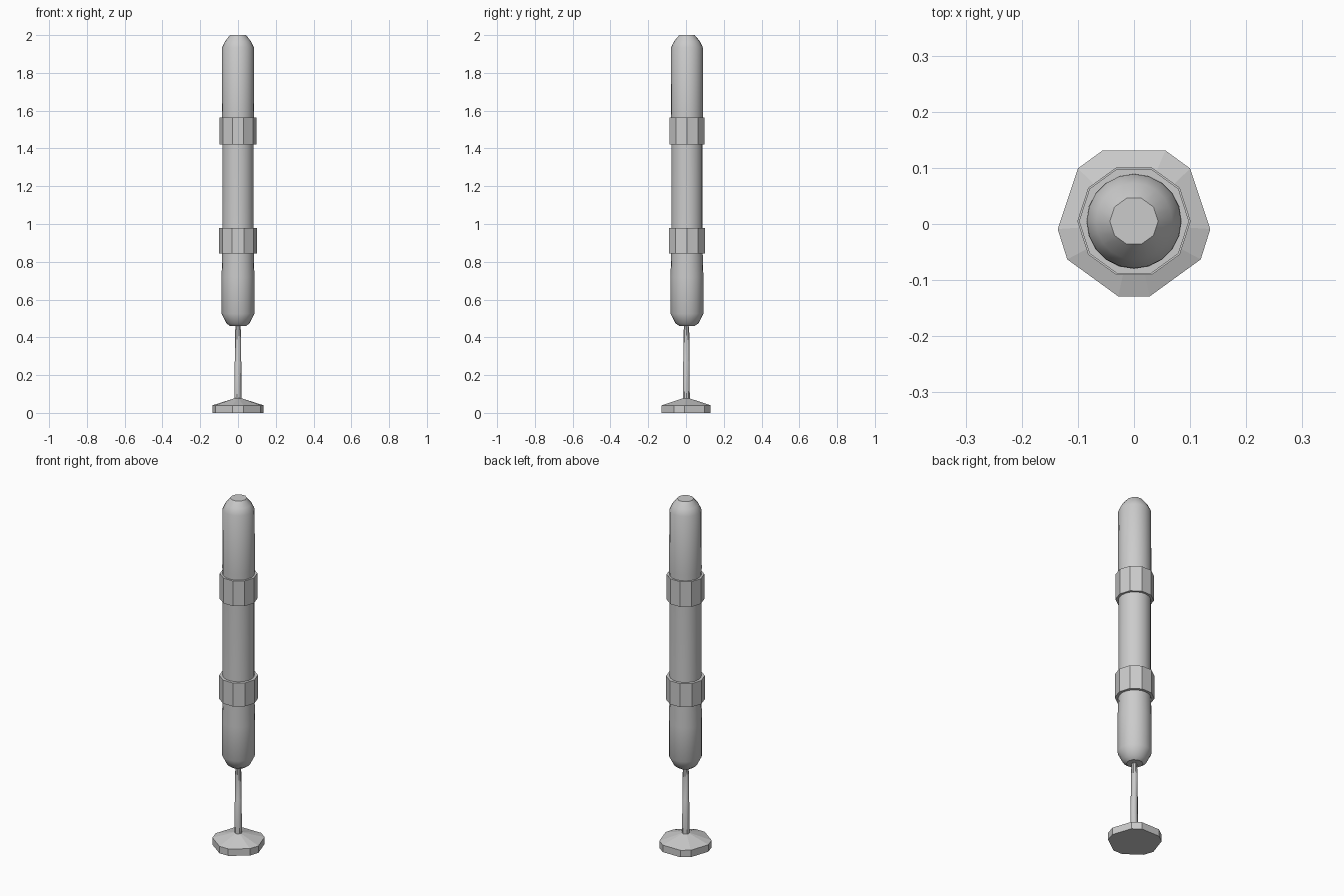
import bpy, bmesh, math

if "Cube" in bpy.data.objects:
    bpy.data.objects.remove(bpy.data.objects["Cube"])


def loft(name, rings, smooth=True):
    """Skin a stack of equally sized point rings and cap both ends."""
    bm = bmesh.new()
    loops = [[bm.verts.new(p) for p in ring] for ring in rings]
    n = len(loops[0])
    for a, b in zip(loops, loops[1:]):
        for i in range(n):
            j = (i + 1) % n
            bm.faces.new((a[i], a[j], b[j], b[i]))
    bm.faces.new(loops[0][::-1])
    bm.faces.new(loops[-1])
    bmesh.ops.recalc_face_normals(bm, faces=bm.faces)
    mesh = bpy.data.meshes.new(name)
    bm.to_mesh(mesh)
    bm.free()
    obj = bpy.data.objects.new(name, mesh)
    bpy.context.collection.objects.link(obj)
    bpy.context.view_layer.objects.active = obj
    bpy.ops.object.select_all(action='DESELECT')
    obj.select_set(True)
    if smooth:
        bpy.ops.object.shade_smooth_by_angle(angle=math.radians(35))
    return obj


def ring(r, z, n, cy=0.005, decagon=False):
    """Circle of n points; decagon pulls every second point onto a flat side."""
    pts = []
    for i in range(n):
        a = 2 * math.pi * i / n
        k = math.cos(math.pi / 10) if decagon and i % 2 else 1
        pts.append((r * k * math.cos(a), cy + r * k * math.sin(a), z))
    return pts


# Long padded body with rounded ends and small ten-sided caps
profile = [(0.042, 0.46), (0.062, 0.475), (0.087, 0.525), (0.087, 0.72),
           (0.083, 0.86), (0.083, 1.5), (0.085, 1.6), (0.084, 1.935),
           (0.068, 1.968), (0.043, 2.0)]
last = len(profile) - 1
loft("body", [ring(r, z, 20, decagon=i in (0, last))
              for i, (r, z) in enumerate(profile)])

# Two ten-sided collars
for name, r, z0, z1 in (("lower_collar", 0.101, 0.845, 0.98),
                        ("upper_collar", 0.098, 1.42, 1.565)):
    loft(name, [ring(r, z0, 10), ring(r, z1, 10)], smooth=False)

# Thin stem, tapering into the body
loft("stem", [ring(r, z, 10, 0.002) for r, z in
              ((0.019, 0.06), (0.018, 0.27), (0.016, 0.275),
               (0.016, 0.425), (0.012, 0.47))])

# Foot: a pentagon with clipped corners, sloping up to the stem
half = [(0.028, -0.129), (0.119, -0.063), (0.136, -0.009),
        (0.10, 0.099), (0.056, 0.131)]
outline = half + [(-x, y) for x, y in reversed(half)]
loft("foot", [[(x * s, y * s, z) for x, y in outline]
              for s, z in ((1, 0), (1, 0.04), (0.14, 0.077))], smooth=False)
